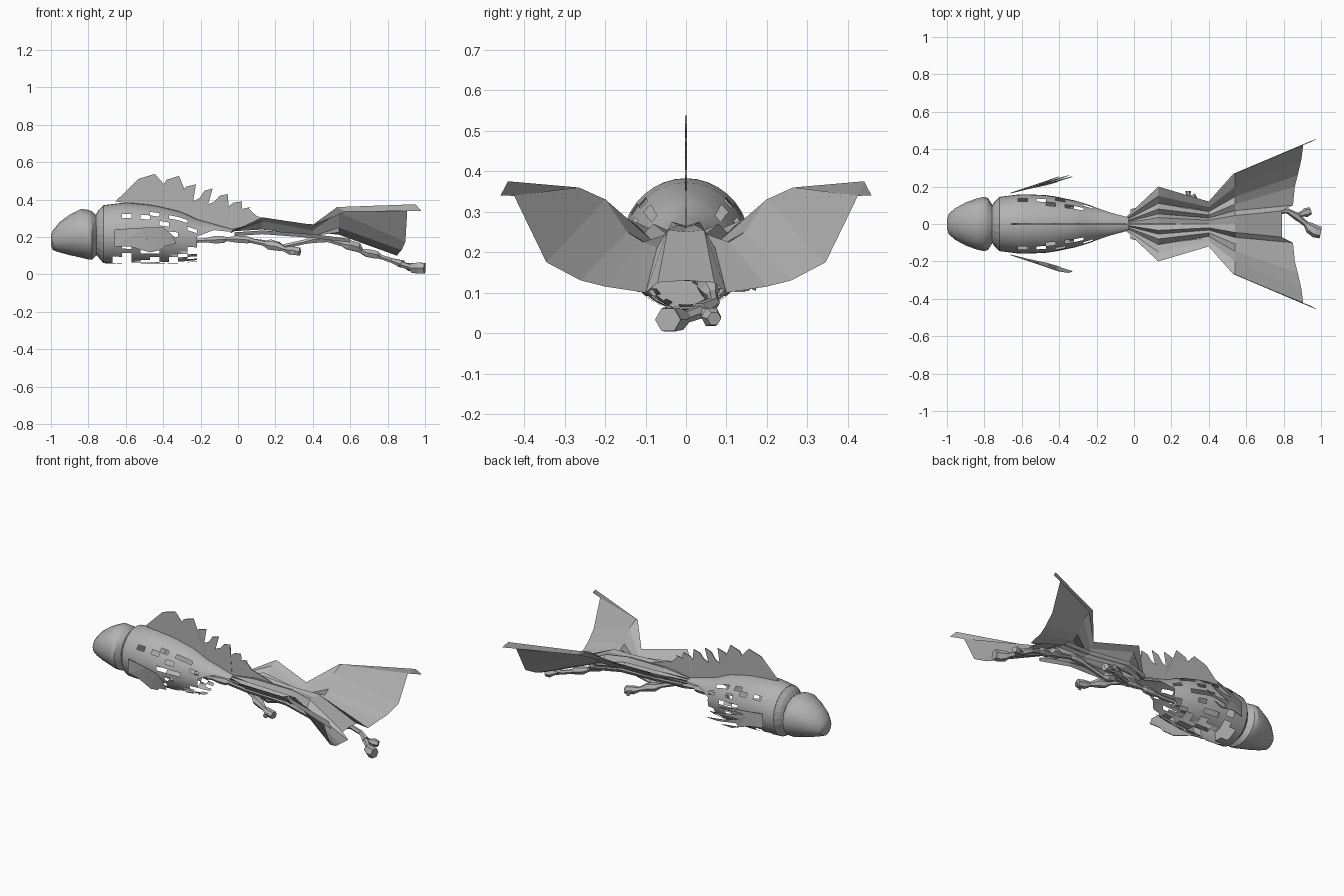
import bpy, bmesh, math, random
from mathutils import Vector

if "Cube" in bpy.data.objects:
    bpy.data.objects.remove(bpy.data.objects["Cube"])
random.seed(11)

grey = bpy.data.materials.new("plain grey")
grey.use_nodes = True
grey.diffuse_color = (0.45, 0.45, 0.45, 1)
grey.node_tree.nodes["Principled BSDF"].inputs["Base Color"].default_value = (0.45, 0.45, 0.45, 1)


def finish(name, bm, smooth=False):
    bmesh.ops.recalc_face_normals(bm, faces=bm.faces)
    mesh = bpy.data.meshes.new(name)
    bm.to_mesh(mesh)
    bm.free()
    mesh.materials.append(grey)
    obj = bpy.data.objects.new(name, mesh)
    bpy.context.collection.objects.link(obj)
    if smooth:
        bpy.ops.object.select_all(action="DESELECT")
        bpy.context.view_layer.objects.active = obj
        obj.select_set(True)
        bpy.ops.object.shade_smooth_by_angle(angle=math.radians(25))
    return obj


def loft(name, rings, closed=True, caps=True, keep=None, smooth=False):
    """Skin consecutive rings; keep(i, j) decides which faces stay."""
    bm = bmesh.new()
    vs = [[bm.verts.new(p) for p in ring] for ring in rings]
    n = len(rings[0])
    for i in range(len(vs) - 1):
        for j in range(n if closed else n - 1):
            if keep is None or keep(i, j):
                k = (j + 1) % n
                bm.faces.new((vs[i][j], vs[i][k], vs[i + 1][k], vs[i + 1][j]))
    if caps:
        bm.faces.new(vs[0])
        bm.faces.new(vs[-1])
    loose = [v for v in bm.verts if not v.link_faces]
    bmesh.ops.delete(bm, geom=loose, context="VERTS")
    return finish(name, bm, smooth)


def mirror_y(obj):
    mod = obj.modifiers.new("mirror", "MIRROR")
    mod.use_axis = (False, True, False)
    mod.use_clip = True


def oval(x, half_width, low, high, steps, turn=2 * math.pi):
    count = steps if turn > 4 else steps + 1
    mid, half = (low + high) / 2, (high - low) / 2
    return [(x, half_width * math.sin(turn * j / steps),
             mid + half * math.cos(turn * j / steps)) for j in range(count)]


# Head: blunt faceted dome
head = [(-1, .025, .155, .21), (-.99, .055, .13, .235), (-.955, .085, .118, .278),
        (-.9, .115, .103, .32), (-.84, .137, .09, .35), (-.8, .145, .08, .345),
        (-.78, .138, .08, .336), (-.75, .09, .11, .31)]
loft("head", [oval(x, w, a, b, 16) for x, w, a, b in head], smooth=True)

# Collar joining the head to the shell
loft("collar", [oval(-.765, .09, .11, .31, 20), oval(-.745, .12, .09, .345, 20),
                oval(-.72, .145, .06, .37, 20)])

# Broken shell, tapering into the back
profile = [(-.72, .145, .06, .37), (-.6, .16, .055, .385), (-.45, .153, .055, .37),
           (-.3, .122, .06, .335), (-.22, .095, .07, .295),
           (-.13, .063, .19, .27), (-.03, .036, .205, .242)]


def shell_at(x):
    for p, q in zip(profile, profile[1:]):
        if x <= q[0] + 1e-6:
            t = (x - p[0]) / (q[0] - p[0])
            return [a + (b - a) * t for a, b in zip(p[1:], q[1:])]
    return profile[-1][1:]


columns = 10


def shell_keep(i, j):
    if i >= columns:
        return j < 8
    if i == 0 or j < 4:
        return True
    chance = 0.25 if j < 9 else 0.18 if j < 14 else 0.5
    return random.random() > chance


xs = [-.72 + .05 * i for i in range(columns + 1)] + [-.17, -.13, -.08, -.03]
shell = loft("broken_shell", [oval(x, *shell_at(x), 18, math.pi) for x in xs],
             closed=False, caps=False, keep=shell_keep, smooth=True)
mirror_y(shell)


def plate(name, outline, place, thickness):
    bm = bmesh.new()
    bm.faces.new([bm.verts.new(place(x, z)) for x, z in outline])
    bmesh.ops.triangulate(bm, faces=bm.faces)
    obj = finish(name, bm)
    mod = obj.modifiers.new("thickness", "SOLIDIFY")
    mod.thickness = thickness
    mod.offset = 0
    return obj


# Back fin: swept spikes, each (notch before it, tip)
spikes = [((-.655, .39), (-.445, .537)), ((-.475, .41), (-.315, .527)),
          ((-.355, .405), (-.225, .482)), ((-.24, .39), (-.135, .46)),
          ((-.16, .375), (-.055, .43)), ((-.085, .355), (.02, .39)), ((0, .345), (.07, .358))]
outline = []
for (nx, nz), (tx, tz) in spikes:
    w, h = tx - nx, tz - nz
    outline += [(nx, nz), (nx + .33 * w, nz + .26 * h), (nx + .58 * w, nz + .82 * h), (tx, tz),
                (tx - .2 * w, tz - .4 * h)]
outline += [(.1, .312), (.25, .265), (.1, .25), (-.04, .235), (-.22, .285), (-.45, .36)]
plate("back_fin", outline, lambda x, z: (x, 0, z), .006)

# Ragged side fins: slender blades that flare backwards
blades = [(-.4, .25, .222), (-.35, .21, .185), (-.33, .165, .155), (-.41, .132, .15)]
ragged = [(-.66, .24)]
for tip_x, tip_z, notch_z in blades:
    ragged += [(tip_x - .1, tip_z), (tip_x, tip_z), (tip_x - .06, tip_z - .014),
               (tip_x - .17, notch_z)]
ragged += [(-.66, .15)]
for side, label in ((1, "right"), (-1, "left")):
    plate(label + "_side_fin", ragged,
          lambda x, z: (x, side * (.165 + (x + .66) * (.2 + 0.8 * (z - .08))), z), .004)

# Pleated wings: folds from the middle to the outer edge
fold_y = [0, .17, .27, .4, .55, .75, 1]


def pleat(x, width, heights):
    return [(x, width * f, z) for f, z in zip(fold_y, heights)]


wing_rows = [
    pleat(-.04, .04, [.24, .24, .238, .235, .23, .226, .22]),
    pleat(.13, .2, [.265, .275, .24, .27, .24, .285, .305]),
    pleat(.4, .12, [.26, .268, .228, .245, .205, .235, .265]),
    pleat(.54, .265, [.25, .255, .212, .225, .25, .33, .36]),
    [(.79, 0, .13), (.79, .07, .125), (.85, .1, .1), (.86, .2, .115),
     (.875, .26, .13), (.895, .345, .175), (.905, .425, .34)],
]
mirror_y(loft("pleated_wings", wing_rows, closed=False, caps=False))

# Folded leading edge of each wing
edge = [[(.4, .12, .265), (.4, .121, .264), (.4, .122, .262)],
        [(.54, .265, .36), (.53, .268, .36), (.575, .285, .335)],
        [(.905, .425, .34), (.95, .44, .375), (.98, .458, .34)]]
mirror_y(loft("wing_leading_edge", edge, closed=False, caps=False))

# Underside ribs below the wings
for y in (.03, .075):
    rib = [[(x, y + dy, z), (x, y + dy + .012, z - .02), (x, y + dy + .024, z)]
           for x, dy, z in ((-.02, -.02, .225), (.13, .02, .235), (.4, 0, .215), (.6, .03, .19))]
    mirror_y(loft("wing_rib", rib))


def limb(name, path, sides=6):
    """Knobbly tube through (x, y, z, radius) joints."""
    pts = [Vector(p[:3]) for p in path]
    rings = []
    for i, p in enumerate(pts):
        along = pts[min(i + 1, len(pts) - 1)] - pts[max(i - 1, 0)]
        rot = along.to_track_quat("X", "Z")
        r = path[i][3]
        rings.append([p + rot @ Vector((0, r * math.cos(a), r * math.sin(a)))
                      for a in (2 * math.pi * k / sides for k in range(sides))])
    return loft(name, rings)


# Trailing jointed tail beneath the wings
limb("jointed_tail", [
    (-.3, 0, .185, .014), (-.22, 0, .18, .013), (-.17, 0, .183, .013), (-.13, 0, .185, .022),
    (-.08, 0, .186, .022), (-.06, 0, .188, .012), (0, 0, .188, .022), (.05, 0, .185, .022),
    (.08, 0, .18, .013), (.15, .01, .17, .014), (.17, .01, .165, .026), (.22, .01, .15, .026),
    (.24, .01, .148, .014), (.36, .01, .175, .014), (.4, .01, .187, .022), (.46, .01, .19, .022),
    (.48, .01, .185, .014), (.56, .02, .163, .016), (.59, .025, .158, .03), (.64, .035, .145, .028),
    (.66, .04, .125, .014), (.69, .05, .115, .024), (.74, .06, .105, .024),
    (.76, .065, .095, .014), (.82, .07, .075, .014), (.88, .035, .055, .022)])

# Forked claws at the end of the tail
limb("long_claw", [(.87, .04, .055, .018), (.92, 0, .04, .016), (.94, -.02, .034, .03),
                   (.97, -.04, .034, .034), (.998, -.045, .033, .032)])
limb("short_claw", [(.86, .035, .055, .016), (.9, .055, .045, .016),
                    (.92, .062, .04, .026), (.945, .07, .036, .018)])

# Shorter arms with knuckled hands; the left one is tucked in
for reach, label in ((1, "right"), (-.8, "left")):
    limb(label + "_arm", [(.05, 0, .185, .014), (.14, reach * .05, .165, .014),
                          (.17, reach * .07, .155, .026), (.21, reach * .09, .15, .026),
                          (.25, reach * .11, .135, .014), (.28, reach * .125, .128, .026),
                          (.33, reach * .135, .122, .024)])
    for dx, dy in ((.02, .045), (.06, .02)):
        limb(label + "_finger", [(.28, reach * .13, .125, .013),
                                 (.28 + dx / 2, reach * (.13 + dy / 2), .122, .01),
                                 (.27 + dx, reach * (.13 + dy), .118, .016)])
